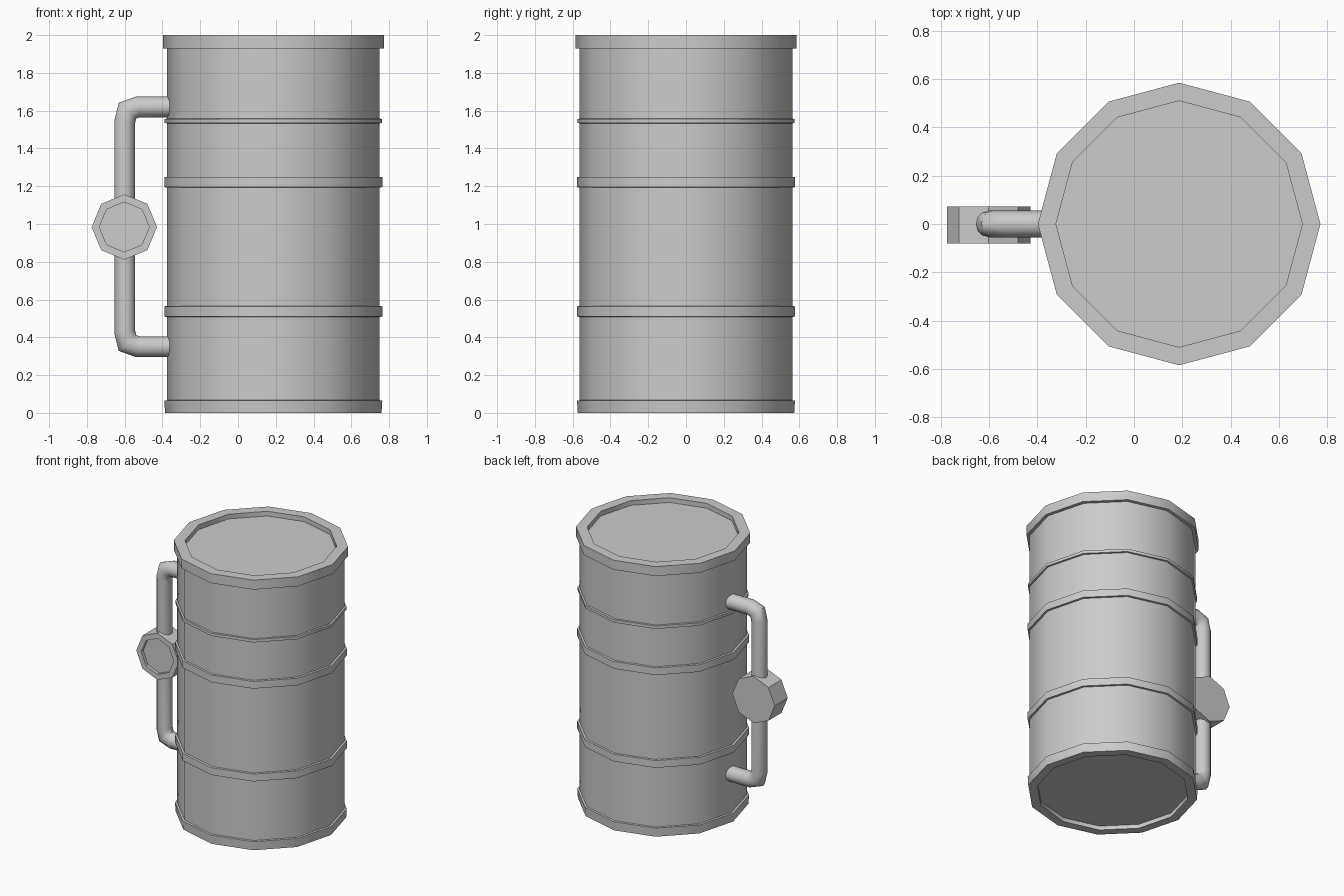
import bpy, bmesh, math
from mathutils import Vector

if "Cube" in bpy.data.objects:
    bpy.data.objects.remove(bpy.data.objects["Cube"])


def make_object(name, bm, angle=40):
    bmesh.ops.recalc_face_normals(bm, faces=bm.faces)
    mesh = bpy.data.meshes.new(name)
    bm.to_mesh(mesh)
    bm.free()
    obj = bpy.data.objects.new(name, mesh)
    bpy.context.collection.objects.link(obj)
    bpy.ops.object.select_all(action='DESELECT')
    bpy.context.view_layer.objects.active = obj
    obj.select_set(True)
    bpy.ops.object.shade_smooth_by_angle(angle=math.radians(angle))
    return obj


def skin_rings(bm, rings):
    """Bridge rings of points and cap both ends."""
    loops = [[bm.verts.new(p) for p in ring] for ring in rings]
    n = len(loops[0])
    for a, b in zip(loops, loops[1:]):
        for i in range(n):
            j = (i + 1) % n
            bm.faces.new((a[i], a[j], b[j], b[i]))
    bm.faces.new(loops[0][::-1])
    bm.faces.new(loops[-1])


def ring(centre, u, v, radius, sides):
    return [centre + radius * (math.cos(t) * u + math.sin(t) * v)
            for t in (2 * math.pi * i / sides for i in range(sides))]


X, Y, Z = Vector((1, 0, 0)), Vector((0, 1, 0)), Vector((0, 0, 1))

# Drum: twelve-sided profile with recessed ends, rims and raised hoops
body = 0.563
profile = [(0.51, 0.03), (0.51, 0.0), (0.573, 0.0), (0.577, 0.065), (body, 0.067)]
for low, high, r in [(0.508, 0.566, 0.577), (1.193, 1.25, 0.577), (1.533, 1.558, 0.575)]:
    profile += [(body, low), (r, low + 0.002), (r, high - 0.002), (body, high)]
profile += [(body, 1.928), (0.585, 1.93), (0.585, 2.0), (0.51, 2.0), (0.51, 1.965)]
bm = bmesh.new()
skin_rings(bm, [ring(Vector((0.187, 0, z)), X, Y, r, 12) for r, z in profile])
make_object("drum", bm)

# Side pipe: a mitred tube swept along a bent path
path = [(-0.36, 0.35), (-0.53, 0.35), (-0.585, 0.37), (-0.6, 0.43),
        (-0.6, 1.54), (-0.585, 1.60), (-0.53, 1.62), (-0.36, 1.62)]
points = [Vector((x, 0, z)) for x, z in path]
rings = []
for i, p in enumerate(points):
    before = (p - points[max(i - 1, 0)]).normalized()
    after = (points[min(i + 1, len(points) - 1)] - p).normalized()
    tangent = (before + after).normalized()
    stretch = 1 / max(tangent.dot(after), tangent.dot(before))
    rings.append(ring(p, Y, tangent.cross(Y) * stretch, 0.055, 12))
bm = bmesh.new()
skin_rings(bm, rings)
make_object("side_pipe", bm, 50)

# Gauge: eight-sided case with a recessed front face
bm = bmesh.new()
skin_rings(bm, [ring(Vector((-0.602, y, 0.984)), X, Z, r, 8)
                for r, y in [(0.173, 0.072), (0.173, -0.08), (0.132, -0.08), (0.132, -0.057)]])
make_object("gauge", bm, 30)
